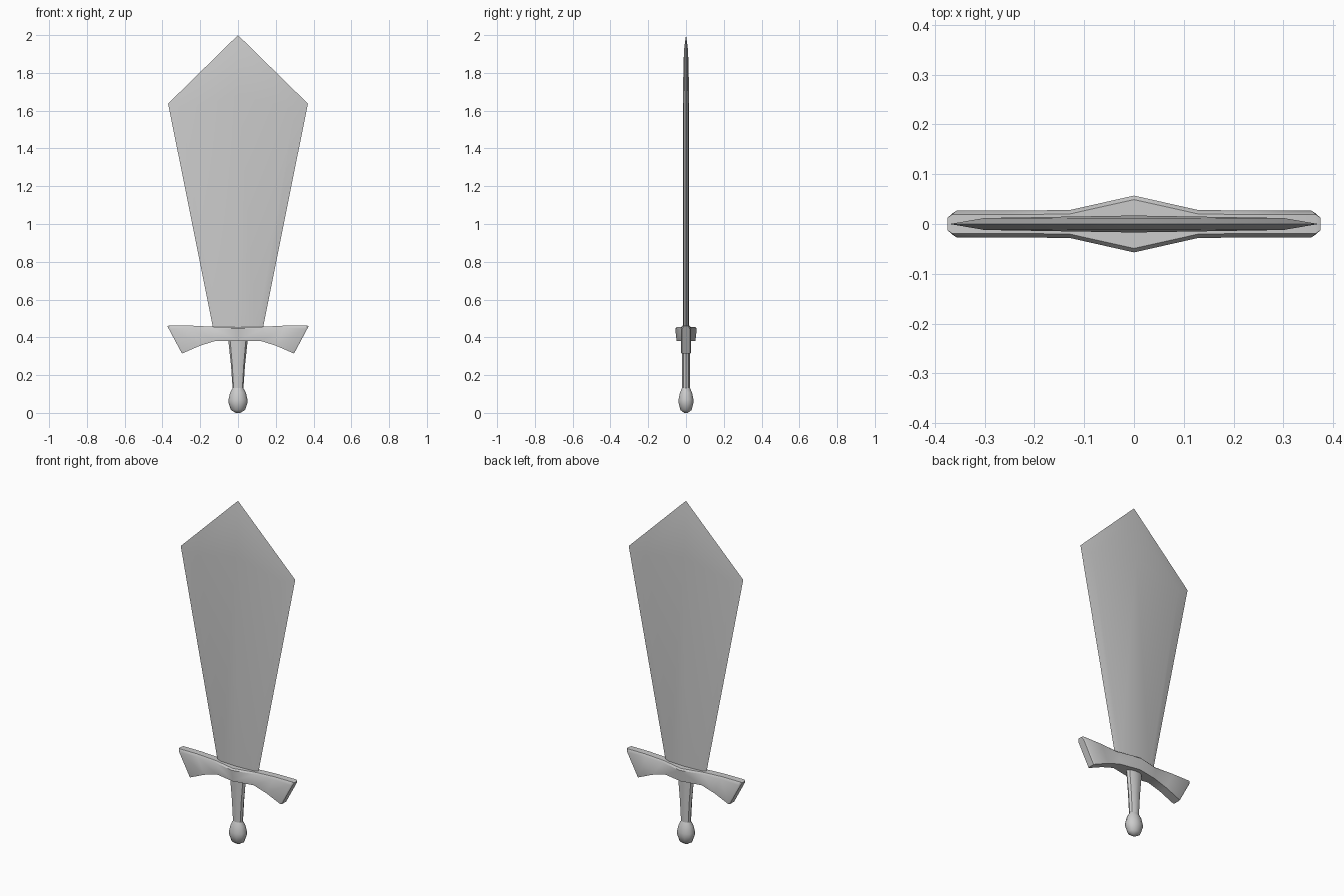
import bpy, math

if "Cube" in bpy.data.objects:
    bpy.data.objects.remove(bpy.data.objects["Cube"])


def make(name, verts, faces, angle=30, mirror=None):
    mesh = bpy.data.meshes.new(name)
    mesh.from_pydata(verts, [], faces)
    obj = bpy.data.objects.new(name, mesh)
    bpy.context.collection.objects.link(obj)
    bpy.ops.object.select_all(action='DESELECT')
    obj.select_set(True)
    bpy.context.view_layer.objects.active = obj
    if mirror:
        m = obj.modifiers.new("Mirror", 'MIRROR')
        m.use_axis = mirror
        m.use_clip = True
        bpy.ops.object.modifier_apply(modifier=m.name)
    bpy.ops.object.mode_set(mode='EDIT')
    bpy.ops.mesh.select_all(action='SELECT')
    bpy.ops.mesh.remove_doubles(threshold=0.0001)
    bpy.ops.mesh.normals_make_consistent(inside=False)
    bpy.ops.object.mode_set(mode='OBJECT')
    bpy.ops.object.shade_smooth_by_angle(angle=math.radians(angle))
    return obj


def loft(name, rings, caps, **kw):
    n = len(rings[0])
    verts = [p for r in rings for p in r]
    faces = [(i * n + j, i * n + (j + 1) % n, (i + 1) * n + (j + 1) % n, (i + 1) * n + j)
             for i in range(len(rings) - 1) for j in range(n)]
    if 'start' in caps:
        faces.append(tuple(range(n)))
    if 'end' in caps:
        faces.append(tuple(range(len(verts) - n, len(verts))))
    return make(name, verts, faces, **kw)


# Blade: one quarter with centre ridge and bevelled edge, mirrored twice
blade = [(.128, 0, .43), (.10, -.012, .43), (0, -.017, .43),
         (.37, 0, 1.637), (.30, -.012, 1.61), (0, -.017, 1.68),
         (0, -.011, 1.92), (0, 0, 2.0)]
make("blade", blade, [(0, 1, 4, 3), (1, 2, 5, 4), (4, 5, 6), (3, 4, 6, 7)],
     mirror=(True, True, False))

# Crossguard: chamfered sections from the centre to one flared end
# (top x, top z, bottom x, bottom z, top half depth, bottom half depth)
stations = [(0, .456, 0, .381, .057, .050),
            (.13, .456, .12, .381, .028, .027),
            (.25, .462, .20, .356, .027, .026),
            (.365, .462, .290, .317, .027, .026),
            (.374, .459, .297, .315, .021, .021)]
rings = []
for tx, tz, bx, bz, td, bd in stations:
    k = .12
    cx, cz = tx + (bx - tx) * k, tz + (bz - tz) * k
    half = [(tx, td - .008, tz), (cx, td, cz), (bx, bd, bz)]
    rings.append(half + [(x, -y, z) for x, y, z in reversed(half)])
loft("crossguard", rings, ('end',), angle=40, mirror=(True, False, False))


# Grip and pommel: oval sections (z, x radius, y radius)
def oval(z, rx, ry, n=10):
    return [(rx * math.cos(a), ry * math.sin(a), z)
            for a in (2 * math.pi * i / n for i in range(n))]


loft("grip", [oval(*s) for s in ((.12, .028, .022), (.25, .037, .023), (.40, .053, .024))],
     ('start', 'end'))
loft("pommel", [oval(*s) for s in ((0.003, .012, .010), (.018, .037, .031), (.055, .050, .041),
                                   (.075, .050, .041), (.11, .042, .034), (.135, .028, .022))]
     , ('start', 'end'), angle=50)
bpy.data.objects["pommel"].location.z = -.003
